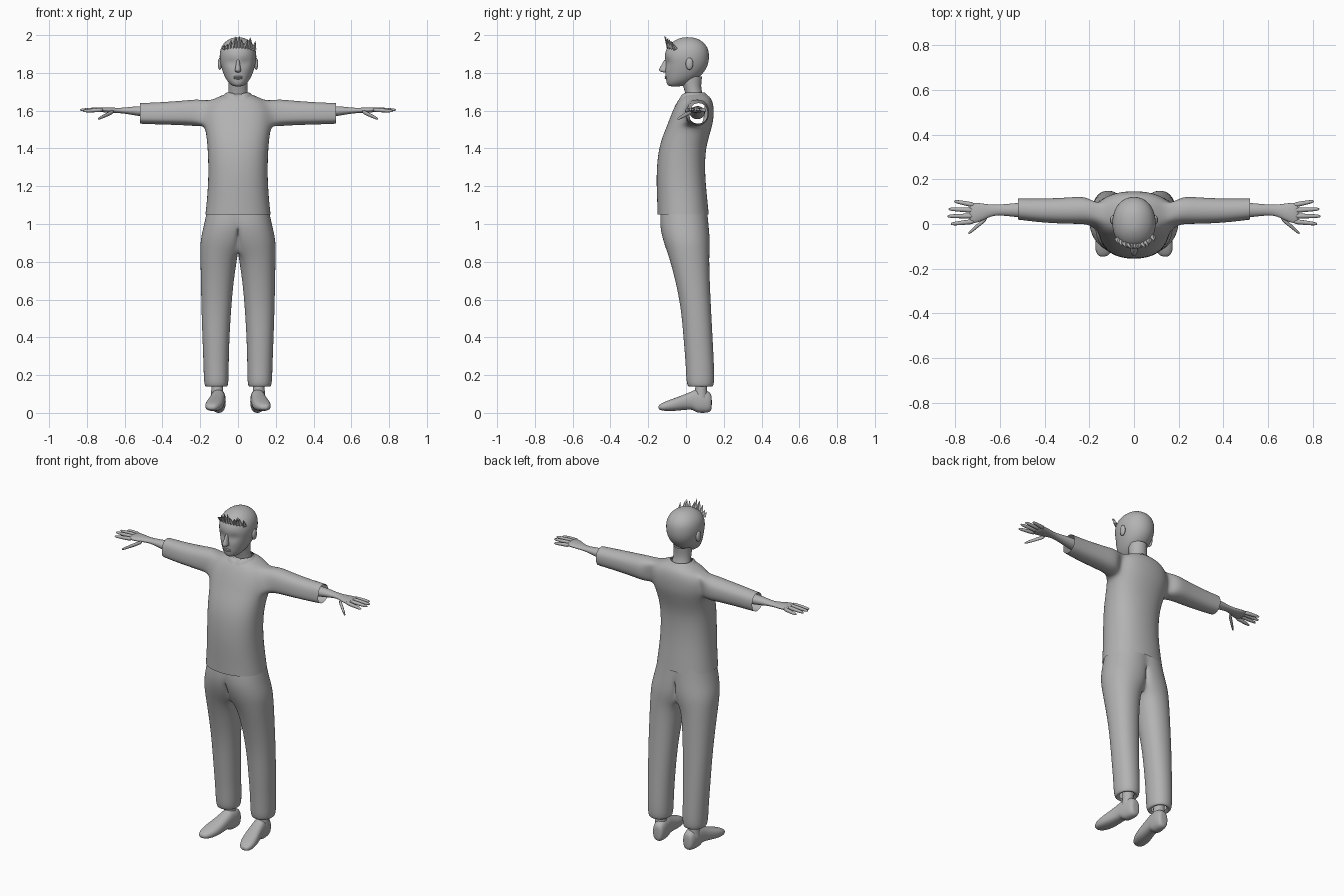
import bpy, bmesh, math, random
from mathutils import Vector

random.seed(4)
cube = bpy.data.objects.get("Cube")
if cube:
    bpy.data.objects.remove(cube)

grey = bpy.data.materials.new("plain grey")
grey.use_nodes = True
COLOUR = (0.45, 0.45, 0.45, 1)
grey.diffuse_color = COLOUR
grey.node_tree.nodes["Principled BSDF"].inputs["Base Color"].default_value = COLOUR


def oval(axis, pos, a0, a1, b0, b1, n=12, power=1.0):
    """Rounded section across an axis, enlarged to offset subdivision shrinkage."""
    grow = 6 / (4 + 2 * math.cos(math.tau / n))
    points = []
    for i in range(n):
        c, s = math.cos(math.tau * i / n), math.sin(math.tau * i / n)
        c = math.copysign(abs(c) ** power, c)
        s = math.copysign(abs(s) ** power, s)
        a = (a0 + a1) / 2 + c * grow * (a1 - a0) / 2
        b = (b0 + b1) / 2 + s * grow * (b1 - b0) / 2
        points.append(Vector({"x": (pos, a, b), "y": (a, pos, b), "z": (a, b, pos)}[axis]))
    return points


def loft(rings, caps=(False, False)):
    bm = bmesh.new()
    rows = [[bm.verts.new(p) for p in ring] for ring in rings]
    n = len(rows[0])
    for low, high in zip(rows, rows[1:]):
        for i in range(n):
            j = (i + 1) % n
            bm.faces.new((low[i], low[j], high[j], high[i]))
    for row, cap in zip((rows[0], rows[-1]), caps):
        if cap:
            bm.faces.new(row)
    return bm, rows


def finish(name, bm, mirror=False, level=2, smooth=True):
    bmesh.ops.recalc_face_normals(bm, faces=bm.faces[:])
    mesh = bpy.data.meshes.new(name)
    for f in bm.faces:
        f.smooth = smooth
    bm.to_mesh(mesh)
    bm.free()
    mesh.materials.append(grey)
    obj = bpy.data.objects.new(name, mesh)
    bpy.context.collection.objects.link(obj)
    if mirror:
        mod = obj.modifiers.new("Mirror", "MIRROR")
        mod.use_clip = True
    if level:
        mod = obj.modifiers.new("Subdivision", "SUBSURF")
        mod.levels = mod.render_levels = level
    return obj


def ball(name, centre, size, mirror=False):
    bm = bmesh.new()
    bmesh.ops.create_uvsphere(bm, u_segments=16, v_segments=10, radius=1)
    for v in bm.verts:
        v.co = Vector(c + p * s for c, p, s in zip(centre, v.co, size))
    return finish(name, bm, mirror, 0)


# Shirt body: height, half width, front, back
body = [(1.05, .172, -.15, .12), (1.13, .163, -.152, .112), (1.25, .155, -.157, .1),
        (1.38, .158, -.148, .1), (1.46, .165, -.125, .12), (1.52, .175, -.1, .138),
        (1.56, .18, -.085, .145), (1.61, .175, -.065, .147), (1.65, .15, -.045, .14),
        (1.675, .1, -.025, .125), (1.69, .06, 0, .1)]
bm, rows = loft([oval("z", z, -w, w, y0, y1, 16, .88) for z, w, y0, y1 in body])

# Arm holes, then sleeves drawn out of them
holes = [f for f in bm.faces if 1.52 < f.calc_center_median().z < 1.65
         and abs(f.normal.z) < 2 and abs(f.calc_center_median().x) > .155]
holes = [f for f in holes if any(v in (row[0], row[8]) for row in rows for v in f.verts)]
bmesh.ops.delete(bm, geom=holes, context="FACES")
sleeve = [(.21, -.005, .127, 1.515, 1.662), (.28, -.005, .121, 1.521, 1.654),
          (.4, 0, .115, 1.525, 1.645), (.5, .013, .115, 1.528, 1.641),
          (.52, .015, .115, 1.53, 1.64)]
for side in (-1, 1):
    edges = [e for e in bm.edges if e.is_boundary
             and all(1.5 < v.co.z < 1.66 and v.co.x * side > .1 for v in e.verts)]
    rim = {v for e in edges for v in e.verts}
    y0, y1 = min(v.co.y for v in rim), max(v.co.y for v in rim)
    z0, z1 = min(v.co.z for v in rim), max(v.co.z for v in rim)
    for x, ny0, ny1, nz0, nz1 in sleeve:
        new = bmesh.ops.extrude_edge_only(bm, edges=edges)["geom"]
        edges = [g for g in new if isinstance(g, bmesh.types.BMEdge) and g.is_boundary]
        for v in [g for g in new if isinstance(g, bmesh.types.BMVert)]:
            turn = math.atan2((v.co.z - (z0 + z1) / 2) / (z1 - z0),
                              (v.co.y - (y0 + y1) / 2) / (y1 - y0))
            v.co = (side * x, (ny0 + ny1) / 2 + math.cos(turn) * (ny1 - ny0) * .53,
                    (nz0 + nz1) / 2 + math.sin(turn) * (nz1 - nz0) * .53)
        y0, y1, z0, z1 = ny0, ny1, nz0, nz1
finish("shirt", bm)

# Collar with a notch at the front
bm, rows = loft([oval("z", 1.668, -.088, .088, -.04, .122, 16),
                 oval("z", 1.69, -.07, .07, -.028, .108, 16),
                 oval("z", 1.695, -.06, .06, -.015, .1, 16)])
for row in rows:
    row[12].co.z -= .025
finish("collar", bm, level=1)

# Trousers: one leg and half the seat, mirrored
leg = [(1.09, -.09, .16, -.13, .11), (1, -.09, .178, -.14, .118), (.92, -.07, .198, -.123, .126),
       (.86, -.03, .199, -.102, .124), (.81, .006, .198, -.085, .122), (.7, .024, .196, -.055, .125),
       (.55, .037, .193, -.025, .132), (.4, .046, .188, -.013, .14), (.25, .05, .182, 0, .148),
       (.16, .05, .18, .002, .15), (.132, .058, .172, .014, .14), (.15, .08, .15, .03, .12)]
bm, rows = loft([oval("z", z, x0, x1, y0, y1, 16, .92) for z, x0, x1, y0, y1 in leg])
for v in bm.verts:
    v.co.x = max(v.co.x, 0)
inner = [f for f in bm.faces if all(v.co.x < 1e-5 for v in f.verts)]
bmesh.ops.delete(bm, geom=inner, context="FACES")
finish("trousers", bm, True)

# Ankles and shoes, toes turned out
bm, _ = loft([oval("z", z, .11 - r, .11 + r, .08 - r, .08 + r)
              for z, r in ((.08, .034), (.13, .03), (.2, .032))])
finish("ankle", bm, True, 1)
shoe = [(.137, .1, .018, .025, .085), (.13, .1, .032, .004, .108), (.095, .102, .038, 0, .125),
        (.052, .106, .039, .002, .122), (.04, .107, .039, .018, .118), (0, .112, .041, .018, .1),
        (-.06, .123, .048, .01, .078), (-.11, .133, .042, .01, .06),
        (-.138, .138, .027, .015, .046), (-.146, .139, .012, .022, .036)]
bm, _ = loft([oval("y", y, x - r, x + r, z0, z1, 12, .8) for y, x, r, z0, z1 in shoe], (True, True))
finish("shoe", bm, True)

# Forearm and palm
arm = [(.4, .02, .1, 1.555, 1.622), (.52, .03, .095, 1.57, 1.626), (.6, .04, .086, 1.585, 1.616),
       (.64, .036, .086, 1.588, 1.614), (.68, .014, .092, 1.588, 1.618),
       (.72, .001, .096, 1.592, 1.618), (.738, .008, .09, 1.598, 1.613)]
bm, _ = loft([oval("x", x, y0, y1, z0, z1) for x, y0, y1, z0, z1 in arm], (False, True))
finish("forearm_and_palm", bm, True)

# Fingers: start and tip
fingers = {"index_finger": ((.71, .012, 1.605), (.82, 0, 1.598)),
           "middle_finger": ((.71, .036, 1.607), (.836, .035, 1.604)),
           "ring_finger": ((.71, .061, 1.607), (.83, .067, 1.604)),
           "little_finger": ((.71, .084, 1.604), (.805, .102, 1.6)),
           "thumb": ((.655, .03, 1.597), (.742, -.043, 1.556))}
for name, (start, tip) in fingers.items():
    rings = []
    for t, r in ((0, .012), (.4, .0105), (.75, .009), (.95, .0065), (1, .003)):
        p = Vector(start).lerp(Vector(tip), t)
        rings.append(oval("x", p.x, p.y - r, p.y + r, p.z - r, p.z + r, 8))
    bm, _ = loft(rings, (True, True))
    finish(name, bm, True, 1)

# Neck
neck = [(1.64, .062, 0, .105), (1.68, .053, 0, .092), (1.72, .049, -.012, .077), (1.78, .052, -.03, .085)]
bm, _ = loft([oval("z", z, -w, w, y0, y1) for z, w, y0, y1 in neck])
finish("neck", bm)

# Head with hollowed eye sockets
head = [(1.728, .02, -.085, -.03), (1.735, .036, -.099, 0), (1.757, .058, -.105, .04),
        (1.79, .075, -.108, .085), (1.825, .087, -.11, .109), (1.855, .094, -.11, .119),
        (1.885, .098, -.114, .122), (1.925, .094, -.106, .119), (1.957, .077, -.082, .099),
        (1.981, .045, -.045, .065), (1.989, .015, -.012, .03)]
bm, rows = loft([oval("z", z, -w, w, y0, y1, 16, .95) for z, w, y0, y1 in head], (True, True))
for i in (11, 13):
    rows[5][i].co.y += .016
finish("head", bm)

# Nose, lips and ears
nose = [(1.875, .008, -.116), (1.845, .01, -.126), (1.818, .016, -.146), (1.808, .017, -.141), (1.802, .01, -.12)]
bm, _ = loft([oval("z", z, -w, w, y, -.085, 8) for z, w, y in nose], (True, True))
finish("nose", bm, level=1)
for name, z in (("upper_lip", 1.779), ("lower_lip", 1.771)):
    ball(name, (0, -.104, z), (.024, .009, .005))
ball("ear", (.096, .018, 1.848), (.011, .02, .032), True)

# Row of hair spikes along the hairline
bm = bmesh.new()
for i in range(11):
    x = -.072 + .0155 * i
    bend = math.sqrt(1 - (x / .11) ** 2)
    base = Vector((x, -.105 * bend + .012, 1.9 + .038 * bend))
    height = (.022 if x < -.045 else .05) * random.uniform(.8, 1.15)
    tip = base + Vector((random.uniform(-.004, .018), -.022, height))
    tip.z = min(tip.z, 2)
    if i == 5:
        tip.z = 2
    top = bm.verts.new(tip)
    foot = [bm.verts.new(base + Vector(d)) for d in
            ((-.014, 0, 0), (0, -.009, -.008), (.014, 0, 0), (0, .012, .004))]
    for j in range(4):
        bm.faces.new((foot[j], foot[(j + 1) % 4], top))
    bm.faces.new(foot[::-1])
finish("hair_spikes", bm, level=0, smooth=False)
